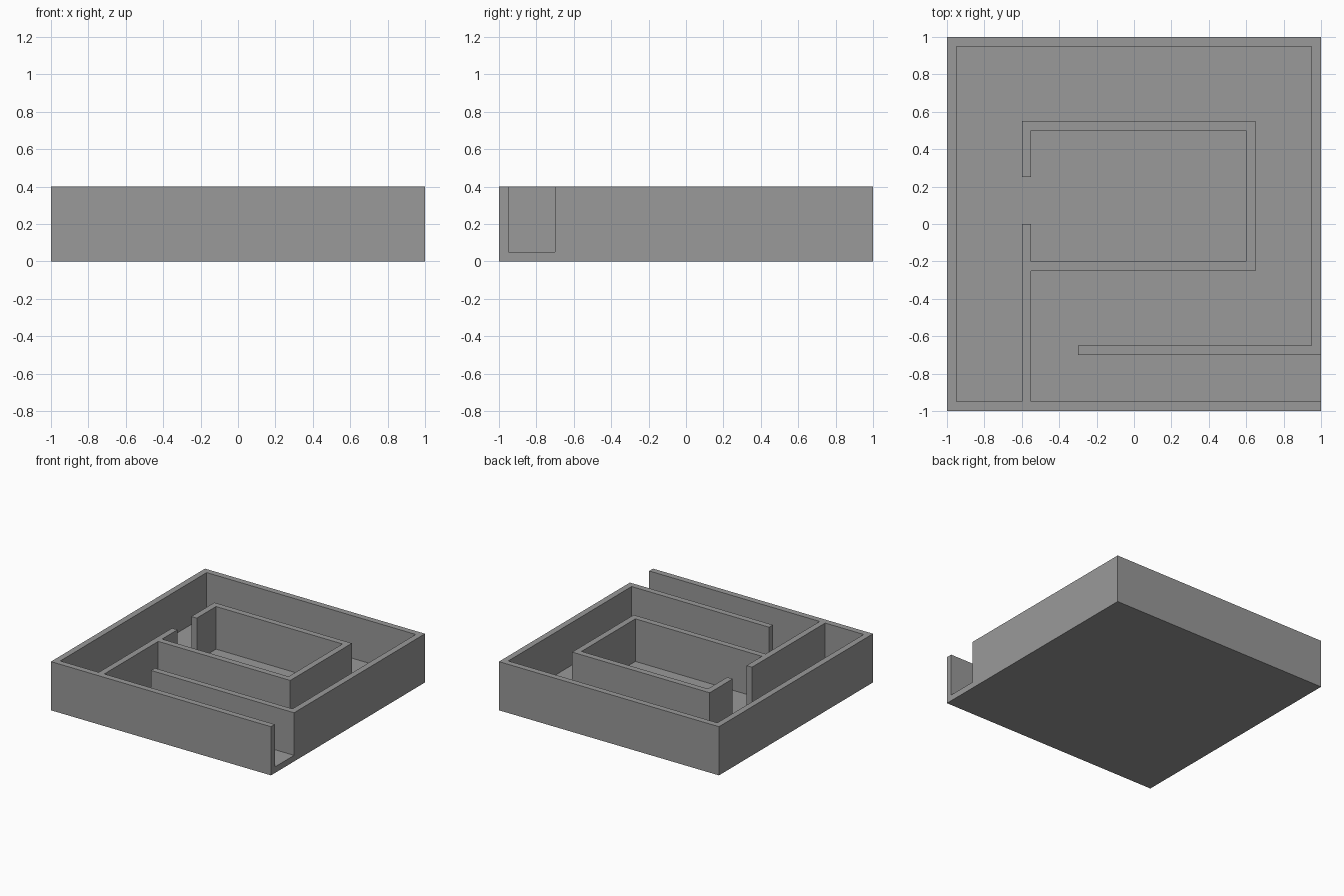
import bpy, bmesh

if "Cube" in bpy.data.objects:
    bpy.data.objects.remove(bpy.data.objects["Cube"], do_unlink=True)

# Plain grey material
GREY = (0.32, 0.32, 0.32, 1.0)
grey = bpy.data.materials.new("plain grey")
grey.use_nodes = True
grey.diffuse_color = GREY
bsdf = next(n for n in grey.node_tree.nodes if n.type == 'BSDF_PRINCIPLED')
bsdf.inputs["Base Color"].default_value = GREY


def prism(name, outline, bottom, top):
    """Upright solid with the given floor plan."""
    bm = bmesh.new()
    base = bm.faces.new([bm.verts.new((x, y, bottom)) for x, y in outline])
    ext = bmesh.ops.extrude_face_region(bm, geom=[base], use_keep_orig=True)
    raised = [v for v in ext["geom"] if isinstance(v, bmesh.types.BMVert)]
    bmesh.ops.translate(bm, verts=raised, vec=(0, 0, top - bottom))
    bmesh.ops.recalc_face_normals(bm, faces=bm.faces)
    mesh = bpy.data.meshes.new(name)
    bm.to_mesh(mesh)
    bm.free()
    mesh.materials.append(grey)
    obj = bpy.data.objects.new(name, mesh)
    bpy.context.collection.objects.link(obj)
    return obj


# Solid block
tray = prism("maze_tray", [(-1, -1), (1, -1), (1, 1), (-1, 1)], 0, 0.4)

# Passage: entrance lane, inner room, doorway, outer corridor
passage = prism("passage_cutter", [
    (1.1, -0.95), (-0.55, -0.95), (-0.55, -0.25), (0.65, -0.25),
    (0.65, 0.55), (-0.6, 0.55), (-0.6, 0.25), (-0.55, 0.25),
    (-0.55, 0.5), (0.6, 0.5), (0.6, -0.2), (-0.55, -0.2),
    (-0.55, 0), (-0.6, 0), (-0.6, -0.95), (-0.95, -0.95),
    (-0.95, 0.95), (0.95, 0.95), (0.95, -0.65), (-0.3, -0.65),
    (-0.3, -0.7), (1.1, -0.7)], 0.05, 0.5)
passage.hide_render = True

# Carve the passage, leaving floor and walls in one piece
carve = tray.modifiers.new("carve_passage", 'BOOLEAN')
carve.operation = 'DIFFERENCE'
carve.solver = 'EXACT'
carve.object = passage
bpy.context.view_layer.objects.active = tray
bpy.ops.object.modifier_apply(modifier=carve.name)
bpy.data.objects.remove(passage, do_unlink=True)
